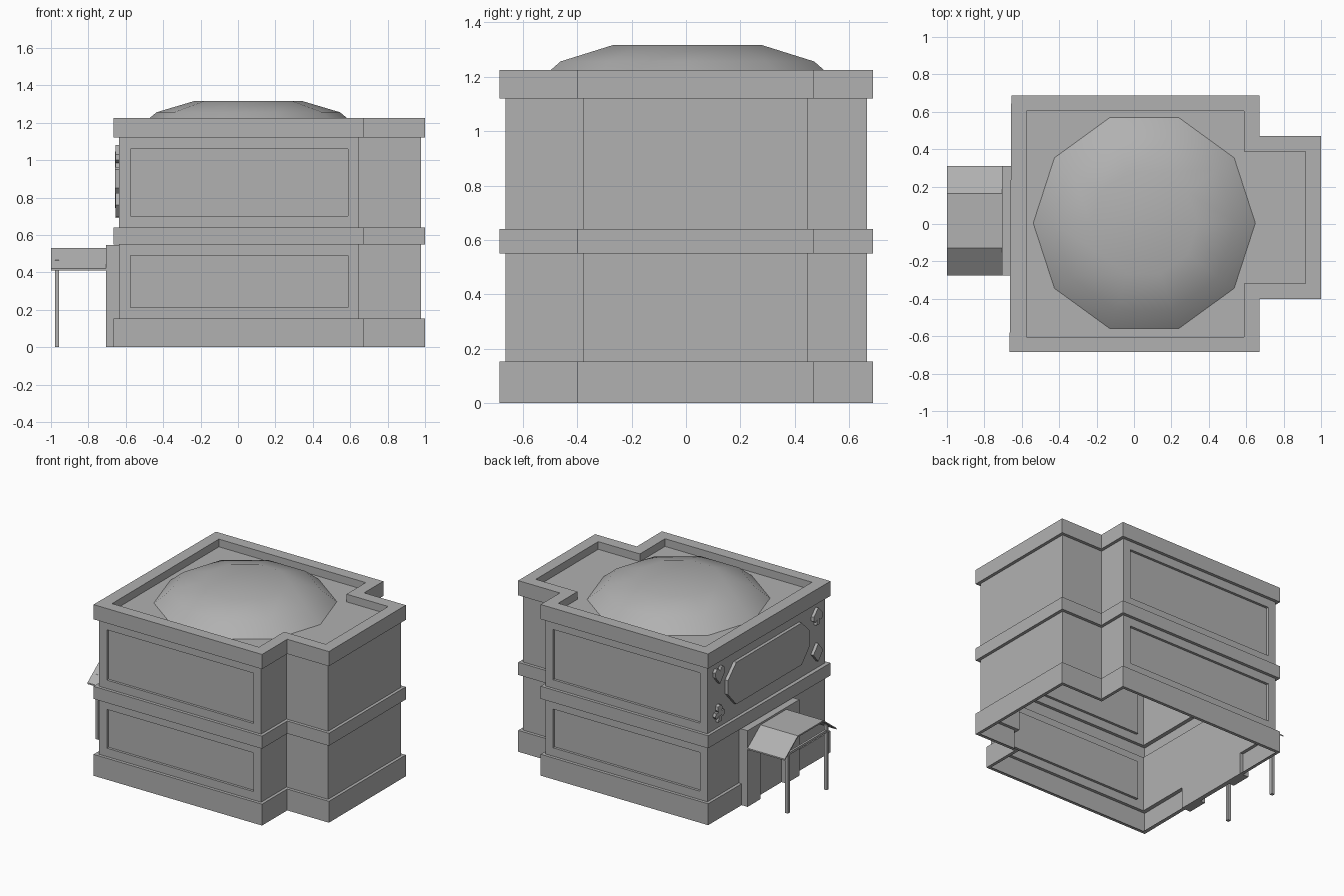
import bpy, bmesh, math

if "Cube" in bpy.data.objects:
    bpy.data.objects.remove(bpy.data.objects["Cube"])

grey = bpy.data.materials.new("dark_grey")
grey.diffuse_color = (0.44, 0.44, 0.44, 1)
grey.use_nodes = True
grey.node_tree.nodes["Principled BSDF"].inputs["Base Color"].default_value = grey.diffuse_color


def finish(name, bm):
    bmesh.ops.recalc_face_normals(bm, faces=bm.faces)
    me = bpy.data.meshes.new(name)
    bm.to_mesh(me)
    bm.free()
    me.materials.append(grey)
    ob = bpy.data.objects.new(name, me)
    bpy.context.collection.objects.link(ob)
    return ob


def box(name, x0, x1, y0, y1, z0, z1):
    bm = bmesh.new()
    bmesh.ops.create_cube(bm, size=1)
    for v in bm.verts:
        v.co = ((x0 + x1) / 2 + v.co.x * (x1 - x0),
                (y0 + y1) / 2 + v.co.y * (y1 - y0),
                (z0 + z1) / 2 + v.co.z * (z1 - z0))
    return finish(name, bm)


def extrude_x(name, yz, x0, x1):
    """Prism along x from an outline in the y-z plane."""
    bm = bmesh.new()
    a = [bm.verts.new((x0, y, z)) for y, z in yz]
    b = [bm.verts.new((x1, y, z)) for y, z in yz]
    n = len(yz)
    bm.faces.new(a)
    bm.faces.new(b)
    for i in range(n):
        bm.faces.new((a[i], a[(i + 1) % n], b[(i + 1) % n], b[i]))
    return finish(name, bm)


# Building shell: stepped footprint loops, open at the bottom
def footprint(d):
    xf, xb = (-0.665, -0.656) if d == 0 else (-0.657 + d, -0.657 + d)
    return [(xf, -0.685 + d), (0.67 - d, -0.685 + d), (0.67 - d, -0.40 + d),
            (1.0 - d, -0.40 + d), (1.0 - d, 0.47 - d), (0.67 - d, 0.47 - d),
            (0.67 - d, 0.687 - d), (xb, 0.687 - d)]


W = 0.022
levels = [(W, 0), (0, 0), (0, 0.153), (W, 0.153), (W, 0.55), (0, 0.55), (0, 0.64),
          (W, 0.64), (W, 1.12), (0, 1.12), (0, 1.225), (0.082, 1.225), (0.082, 1.17)]
bm = bmesh.new()
loops = [[bm.verts.new((x, y, z)) for x, y in footprint(d)] for d, z in levels]
panels = []
for k in range(len(loops) - 1):
    a, b = loops[k], loops[k + 1]
    for i in range(8):
        j = (i + 1) % 8
        f = bm.faces.new((a[i], a[j], b[j], b[i]))
        if k in (3, 7) and i in (0, 6):
            panels.append((f, 1 if i == 0 else -1))
bm.faces.new(loops[-1])
bm.normal_update()
# Recessed panels on the front and back walls
for f, s in panels:
    bmesh.ops.inset_individual(bm, faces=[f], thickness=0.06, use_even_offset=True)
    r = bmesh.ops.extrude_face_region(bm, geom=[f])
    for v in [g for g in r['geom'] if isinstance(g, bmesh.types.BMVert)]:
        v.co.y += 0.018 * s
    if f.is_valid:
        bm.faces.remove(f)
finish("building_shell", bm)

# Shallow ten-sided roof dome, sunk slightly into the roof
bm = bmesh.new()
rings = []
for r, z in [(0.63, 1.14), (0.49, 1.256), (0.285, 1.317)]:
    rings.append([bm.verts.new((0.055 + r * math.cos(i * math.tau / 10),
                                0.005 + r * math.sin(i * math.tau / 10), z)) for i in range(10)])
for a, b in zip(rings, rings[1:]):
    for i in range(10):
        j = (i + 1) % 10
        bm.faces.new((a[i], a[j], b[j], b[i]))
bm.faces.new(rings[-1])
dome = finish("roof_dome", bm)
for p in dome.data.polygons:
    p.use_smooth = True

# Entrance on the left side: jambs, lintel and door
box("door_jamb_back", -0.705, -0.635, 0.163, 0.31, 0, 0.545)
box("door_jamb_front", -0.705, -0.635, -0.275, -0.128, 0, 0.545)
box("door_lintel", -0.705, -0.635, -0.128, 0.163, 0.43, 0.545)
box("door", -0.667, -0.635, -0.128, 0.163, 0, 0.43)

# Folded canopy with posts and tie bar
top = [(-0.275, 0.42), (-0.128, 0.531), (0.163, 0.531), (0.31, 0.42)]
extrude_x("canopy", top + [(y, z - 0.01) for y, z in reversed(top)], -1.0, -0.70)
for n, y in (("back", 0.235), ("front", -0.205)):
    box("canopy_post_" + n, -0.979, -0.956, y - 0.011, y + 0.011, 0, 0.465)
box("canopy_tie_bar", -0.975, -0.959, -0.205, 0.235, 0.411, 0.427)

# Raised eight-sided panel on the upper left wall
extrude_x("wall_panel", [(-0.37, 0.745), (0.37, 0.745), (0.465, 0.85), (0.465, 0.95),
                         (0.37, 1.045), (-0.37, 1.045), (-0.465, 0.95), (-0.465, 0.85)], -0.658, -0.635)

# Card-suit ornaments, half outlines mirrored about their centre line
heart = [(0, -0.06), (0.05, 0.0), (0.055, 0.035), (0.035, 0.055), (0.015, 0.052), (0, 0.03)]
spade = [(0, 0.06), (0.05, 0.01), (0.052, -0.02), (0.03, -0.035), (0.01, -0.02), (0.02, -0.06)]
club = [(0, 0.06), (0.022, 0.05), (0.026, 0.025), (0.016, 0.01), (0.045, 0.012), (0.055, -0.012),
        (0.038, -0.032), (0.01, -0.018), (0.02, -0.06)]
diamond = [(0, 0.065), (0.055, 0), (0, -0.065)]
for name, half, y, z in (("heart", heart, 0.55, 1.02), ("club", club, 0.55, 0.75),
                         ("spade", spade, -0.56, 1.02), ("diamond", diamond, -0.56, 0.76)):
    pts = half + [(-u, v) for u, v in reversed(half) if u > 0]
    extrude_x(name + "_ornament", [(y + u, z + v) for u, v in pts], -0.656, -0.635)
